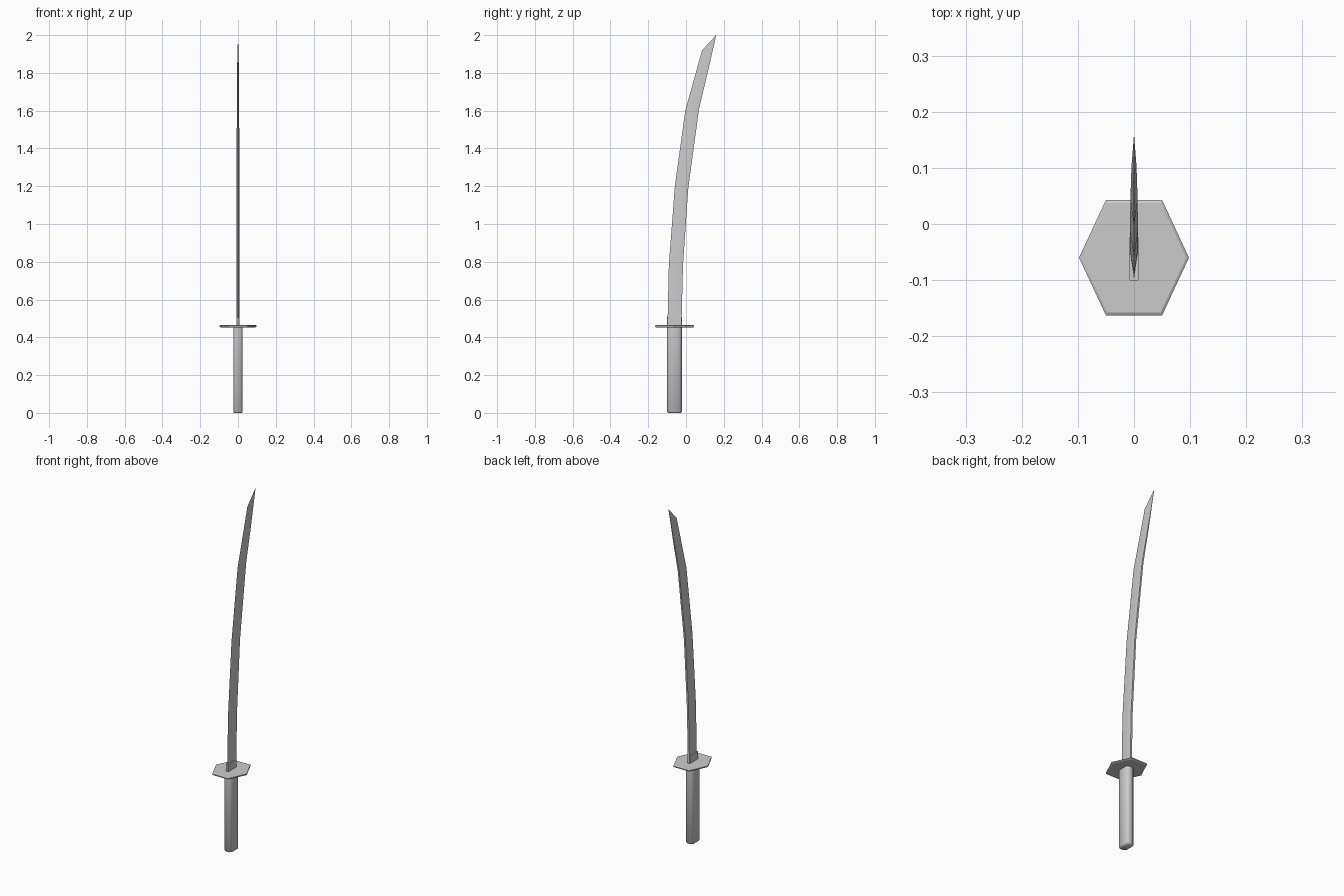
import bpy, bmesh, math

if "Cube" in bpy.data.objects:
    bpy.data.objects.remove(bpy.data.objects["Cube"])


def loft(name, rings, angle=30):
    """Skin a list of equal-length point rings and cap both ends."""
    bm = bmesh.new()
    loops = [[bm.verts.new(p) for p in ring] for ring in rings]
    n = len(loops[0])
    for a, b in zip(loops, loops[1:]):
        for i in range(n):
            j = (i + 1) % n
            bm.faces.new((a[i], a[j], b[j], b[i]))
    bm.faces.new(loops[0][::-1])
    bm.faces.new(loops[-1])
    bmesh.ops.remove_doubles(bm, verts=bm.verts, dist=1e-5)
    bmesh.ops.recalc_face_normals(bm, faces=bm.faces)
    mesh = bpy.data.meshes.new(name)
    bm.to_mesh(mesh)
    bm.free()
    obj = bpy.data.objects.new(name, mesh)
    bpy.context.collection.objects.link(obj)
    bpy.ops.object.select_all(action='DESELECT')
    obj.select_set(True)
    bpy.context.view_layer.objects.active = obj
    bpy.ops.object.shade_smooth_by_angle(angle=math.radians(angle))
    return obj


def chamfered(hx, hy, cx, cy, z, yc=-0.0615):
    """Eight-sided rectangle ring with cut corners."""
    half = [(hx, -hy + cy), (hx, hy - cy), (hx - cx, hy), (-hx + cx, hy)]
    return [(x, yc + y, z) for x, y in half + [(-x, -y) for x, y in half]]


# Handle: rounded grip with a slightly chamfered pommel
loft("handle", [chamfered(0.021, 0.034, 0.011, 0.011, 0.0),
                chamfered(0.025, 0.039, 0.012, 0.012, 0.006),
                chamfered(0.025, 0.039, 0.012, 0.012, 0.457)], 50)


# Guard: thin six-sided plate with a small bevelled rim
def hexagon(s, z):
    pts = [(0.098, 0), (0.05, 0.103), (-0.05, 0.103),
           (-0.098, 0), (-0.05, -0.103), (0.05, -0.103)]
    return [(x * s, -0.06 + y * s, z) for x, y in pts]


loft("guard", [hexagon(0.95, 0.453), hexagon(1, 0.456),
               hexagon(1, 0.462), hexagon(0.95, 0.465)])

# Collar: block gripping the blade base
loft("collar", [chamfered(0.0085, 0.039, 0.002, 0.002, z) for z in (0.46, 0.508)])

# Blade: sharp convex edge, side ridges and a flat back, curving to the tip
# station: edge y, edge z, back y, back z, half thickness
stations = [
    (-0.098, 0.46, -0.024, 0.46, 0.0075),
    (-0.091, 0.78, -0.016, 0.78, 0.0075),
    (-0.059, 1.20, 0.012, 1.19, 0.007),
    (-0.004, 1.60, 0.069, 1.61, 0.0065),
    (0.085, 1.92, 0.112, 1.79, 0.0045),
    (0.160, 2.00, 0.160, 2.00, 0.0),
]
rings = []
for ey, ez, by, bz, t in stations:
    ry, rz = ey + (by - ey) * 0.65, ez + (bz - ez) * 0.65
    rings.append([(0, ey, ez), (t, ry, rz), (t * 0.7, by, bz),
                  (-t * 0.7, by, bz), (-t, ry, rz)])
# The last station is a single point, so close it as a fan
bm_tip = rings[-1][0]
rings[-1] = [(bm_tip[0] + 0.0001 * math.cos(k * math.tau / 5),
              bm_tip[1] + 0.0001 * math.sin(k * math.tau / 5 - math.pi / 2),
              bm_tip[2]) for k in range(5)]
loft("blade", rings)
